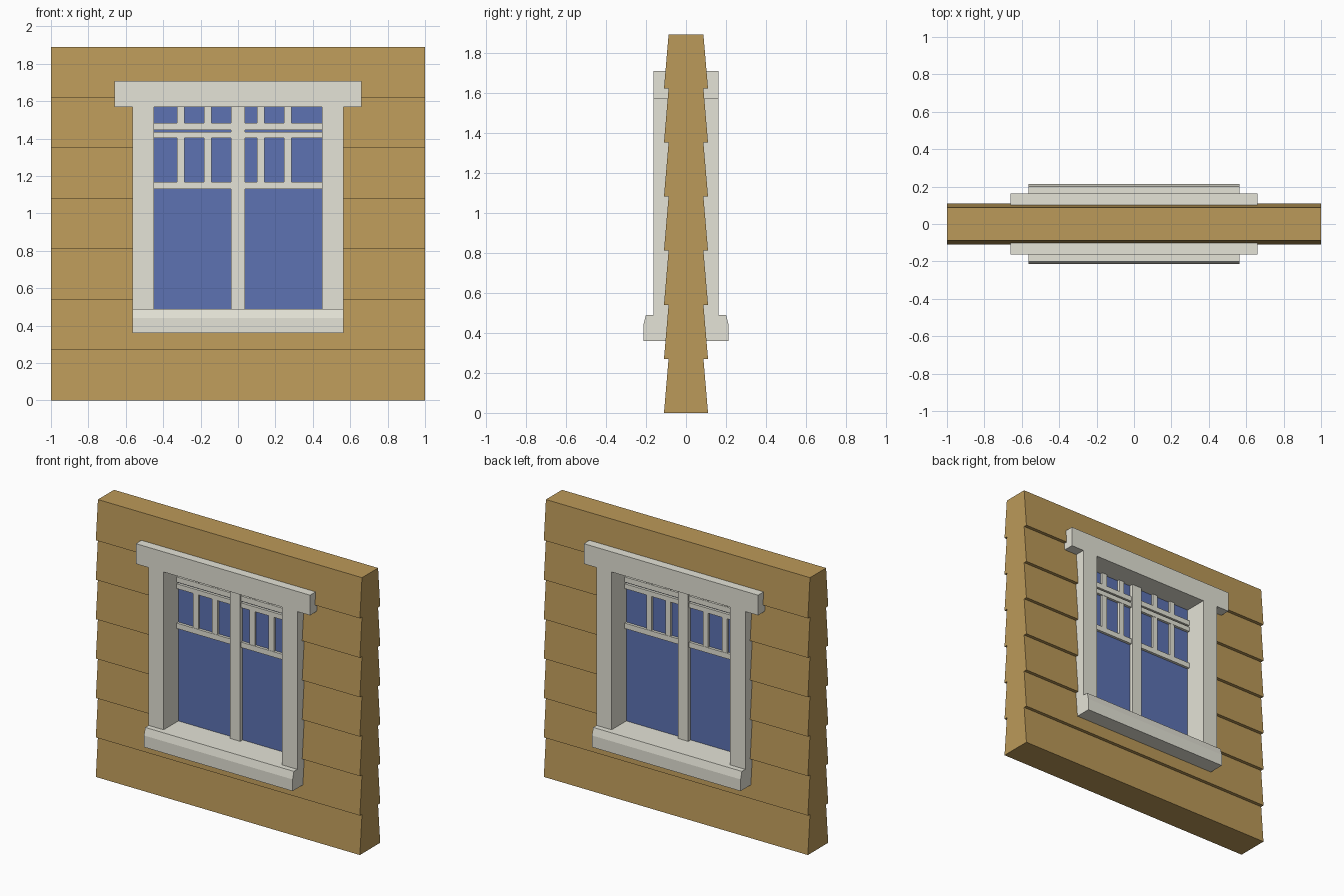
import bpy, bmesh

if "Cube" in bpy.data.objects:
    bpy.data.objects.remove(bpy.data.objects["Cube"])


def material(name, rgb):
    m = bpy.data.materials.new(name)
    m.diffuse_color = (*rgb, 1)
    m.use_nodes = True
    m.node_tree.nodes["Principled BSDF"].inputs["Base Color"].default_value = m.diffuse_color
    return m


WOOD = material("siding_wood", (0.50, 0.32, 0.10))
TRIM = material("trim_paint", (0.78, 0.77, 0.68))
GLASS = material("window_glass", (0.11, 0.17, 0.45))


def extrude_x(name, half_profile, x0, x1, mat):
    """Mirror a +y half outline (listed bottom to top) and extrude it along x."""
    outline = half_profile + [(-y, z) for y, z in reversed(half_profile)]
    bm = bmesh.new()
    face = bm.faces.new([bm.verts.new((x0, y, z)) for y, z in outline])
    ext = bmesh.ops.extrude_face_region(bm, geom=[face])
    moved = [v for v in ext["geom"] if isinstance(v, bmesh.types.BMVert)]
    bmesh.ops.translate(bm, verts=moved, vec=(x1 - x0, 0, 0))
    bmesh.ops.recalc_face_normals(bm, faces=bm.faces)
    mesh = bpy.data.meshes.new(name)
    bm.to_mesh(mesh)
    bm.free()
    ob = bpy.data.objects.new(name, mesh)
    bpy.context.collection.objects.link(ob)
    if mat:
        mesh.materials.append(mat)
    return ob


def bar(name, x0, x1, z0, z1, depth, mat=TRIM):
    return extrude_x(name, [(depth, z0), (depth, z1)], x0, x1, mat)


# Clapboard wall: seven tapered boards on each face
BOARD = 0.27
profile = []
for i in range(7):
    profile += [(0.11, i * BOARD), (0.087, (i + 1) * BOARD)]
wall = extrude_x("clapboard_wall", profile, -1, 1, WOOD)

# Window opening, its edges hidden inside the frame
cutter = bar("opening_cutter", -0.5, 0.5, 0.43, 1.64, 0.3, None)
mod = wall.modifiers.new("opening", "BOOLEAN")
mod.operation = "DIFFERENCE"
mod.solver = "EXACT"
mod.object = cutter
bpy.context.view_layer.objects.active = wall
bpy.ops.object.modifier_apply(modifier=mod.name)
bpy.data.objects.remove(cutter)

# Outer frame, running right through the wall
bar("head_trim", -0.66, 0.66, 1.57, 1.708, 0.163)
bar("left_jamb", -0.563, -0.449, 0.49, 1.57, 0.163)
bar("right_jamb", 0.449, 0.563, 0.49, 1.57, 0.163)
extrude_x("sill", [(0.213, 0.36), (0.213, 0.44), (0.2, 0.49)], -0.563, 0.563, TRIM)

# Glass pane and central mullion
bar("glass_pane", -0.449, 0.449, 0.49, 1.57, 0.004, GLASS)
bar("mullion", -0.038, 0.038, 0.49, 1.57, 0.03)

# Horizontal rails and upright muntins of each sash
for side, x0, x1, first in (("left", -0.449, -0.038, -0.326),
                            ("right", 0.038, 0.449, 0.102)):
    for label, z0, z1 in (("lower", 1.13, 1.167), ("middle", 1.403, 1.436),
                          ("upper", 1.447, 1.483)):
        bar(f"{side}_{label}_rail", x0, x1, z0, z1, 0.022)
    for i in range(2):
        x = first + i * 0.144
        bar(f"{side}_muntin_lower_{i + 1}", x, x + 0.039, 1.167, 1.403, 0.02)
        bar(f"{side}_muntin_upper_{i + 1}", x, x + 0.039, 1.483, 1.57, 0.02)
